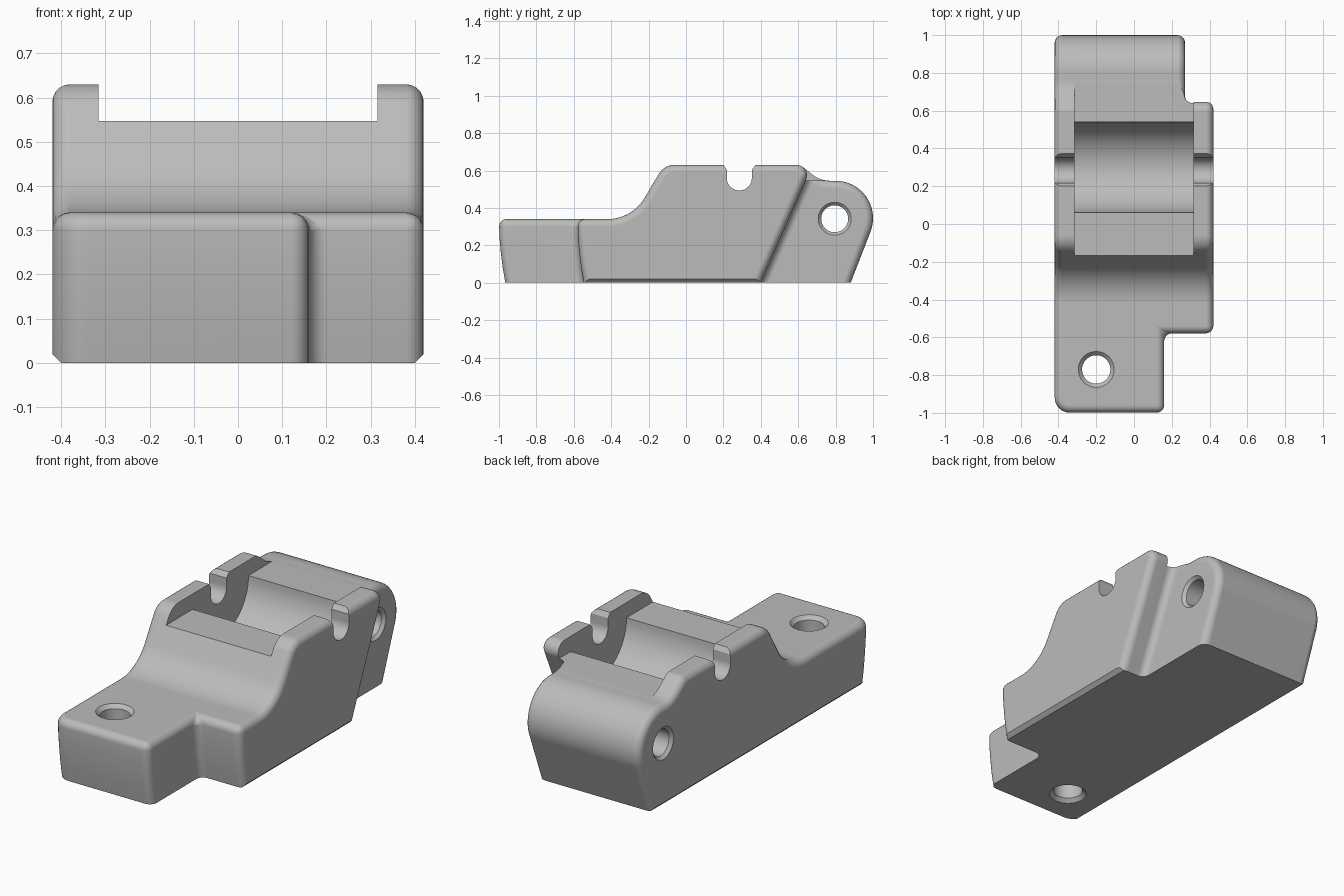
import bpy, bmesh
from math import sin, cos, radians, pi

if "Cube" in bpy.data.objects:
    bpy.data.objects.remove(bpy.data.objects["Cube"], do_unlink=True)

grey = bpy.data.materials.new("satin grey")
grey.use_nodes = True
grey.diffuse_color = (0.5, 0.5, 0.5, 1)
grey.node_tree.nodes["Principled BSDF"].inputs["Base Color"].default_value = (0.5, 0.5, 0.5, 1)


def arc(y, z, r, start, end, steps=10):
    """Points on an arc in the side plane, angles in degrees."""
    angles = [radians(start + (end - start) * i / steps) for i in range(steps + 1)]
    return [(y + r * cos(a), z + r * sin(a)) for a in angles]


def solid(sections):
    """Closed solid through matching point loops, capped at both ends."""
    bm = bmesh.new()
    loops = [[bm.verts.new(p) for p in section] for section in sections]
    count = len(loops[0])
    for a, b in zip(loops, loops[1:]):
        for i in range(count):
            j = (i + 1) % count
            bm.faces.new((a[i], a[j], b[j], b[i]))
    bm.faces.new(loops[0][::-1])
    bm.faces.new(loops[-1])
    bmesh.ops.recalc_face_normals(bm, faces=bm.faces[:])
    return bm


def prism(points, x0, x1):
    """Side outline extruded across the width."""
    return solid([[(x, y, z) for y, z in points] for x in (x0, x1)])


def lathe(rings, place, sides=48):
    """Turned solid from (radius, height) rings."""
    turns = [2 * pi * i / sides for i in range(sides)]
    return solid([[place(r * cos(t), r * sin(t), h) for t in turns] for r, h in rings])


def add_mesh(name, bm):
    mesh = bpy.data.meshes.new(name)
    bm.to_mesh(mesh)
    bm.free()
    mesh.materials.append(grey)
    obj = bpy.data.objects.new(name, mesh)
    bpy.context.scene.collection.objects.link(obj)
    bpy.context.view_layer.update()
    return obj


def apply(obj, kind, **settings):
    mod = obj.modifiers.new(kind, kind)
    for key, value in settings.items():
        setattr(mod, key, value)
    bpy.context.view_layer.objects.active = obj
    bpy.ops.object.modifier_apply(modifier=mod.name)


def cut(obj, bm):
    """Subtract a cutter, falling back to the second solver if the first fails."""
    cutter = add_mesh("cutter", bm)
    cutter.hide_render = True
    before = obj.data.copy()
    for solver in ("EXACT", "FLOAT"):
        apply(obj, "BOOLEAN", operation="DIFFERENCE", solver=solver, object=cutter)
        if len(obj.data.polygons) > 0:
            break
        obj.data = before.copy()
    bpy.data.objects.remove(cutter, do_unlink=True)


# Body outline, carried below the floor so the base edge stays crisp
W = 0.42
nose = [(-0.945, -0.1), (-0.966, 0), (-0.98, 0.08), (-0.99, 0.16), (-0.997, 0.24), (-1, 0.34)]
outline = (nose
           + arc(-0.42, 0.57, 0.23, 270, 328)
           + arc(-0.06, 0.53, 0.1, 148, 90)
           + arc(0.59, 0.57, 0.06, 90, 55, 4)
           + arc(0.77, 0.695, 0.15, 235, 270, 5)
           + arc(0.8, 0.345, 0.2, 90, -21, 18)
           + [(0.842, -0.1)])
bm = prism(outline, -W, W)

# Wide round on the one front corner
corner = [e for e in bm.edges if all(v.co.x < -0.4 and v.co.y < -0.9 for v in e.verts)]
bmesh.ops.bevel(bm, geom=corner, offset=0.08, segments=6, profile=0.5,
                affect="EDGES", clamp_overlap=False)
body = add_mesh("clamp_body", bm)

# Front and rear steps on the left side
cut(body, prism([(y + 0.42, z) for y, z in nose]
                + [(-0.58, 0.6), (-1.2, 0.6), (-1.2, -0.2), (-0.5, -0.2)], 0.16, 0.6))
cut(body, prism([(0.312, -0.2), (0.751, 0.8), (1.2, 0.8), (1.2, -0.2)], 0.27, 0.6))

# Rounded outer edges and filleted steps
apply(body, "BEVEL", width=0.04, segments=5, limit_method="ANGLE",
      angle_limit=radians(35), use_clamp_overlap=False)

# Flat base with chamfered long sides
cut(body, prism([(-1.3, -0.5), (1.3, -0.5), (1.3, 0), (-1.3, 0)], -1, 1))
for side in (-1, 1):
    wedge = [(W - 0.04, -0.02), (W + 0.02, -0.02), (W + 0.02, 0.04)]
    cut(body, solid([[(side * x, y, z) for x, z in wedge] for y in (-1.2, 1.2)]))

# Saddle between the cheeks: flat deck with a round trough
P = 0.315
cut(body, prism([(-0.4, 0.547)] + arc(0.3, 0.547, 0.24, 180, 360, 32)
                + [(0.9, 0.547), (0.9, 0.9), (-0.4, 0.9)], -P, P))

# Pin notch through both cheeks
cut(body, prism(arc(0.285, 0.56, 0.067, 180, 360, 20)
                + [(0.352, 0.605), (0.375, 0.632), (0.375, 0.7),
                   (0.2, 0.7), (0.2, 0.632), (0.218, 0.605)], -0.6, 0.6))

# Countersunk bolt hole and cross hole
cut(body, lathe([(0.115, -0.02), (0.075, 0.02), (0.075, 0.32), (0.115, 0.36)],
                lambda a, b, h: (a - 0.2, b - 0.77, h)))
cut(body, lathe([(0.108, -0.44), (0.072, -0.404), (0.072, 0.254), (0.108, 0.29)],
                lambda a, b, h: (h, a + 0.795, b + 0.342)))

# Smooth rounds with crisp cut edges
bpy.ops.object.select_all(action="DESELECT")
body.select_set(True)
bpy.context.view_layer.objects.active = body
bpy.ops.object.shade_smooth_by_angle(angle=radians(30))
apply(body, "WEIGHTED_NORMAL", keep_sharp=True)
